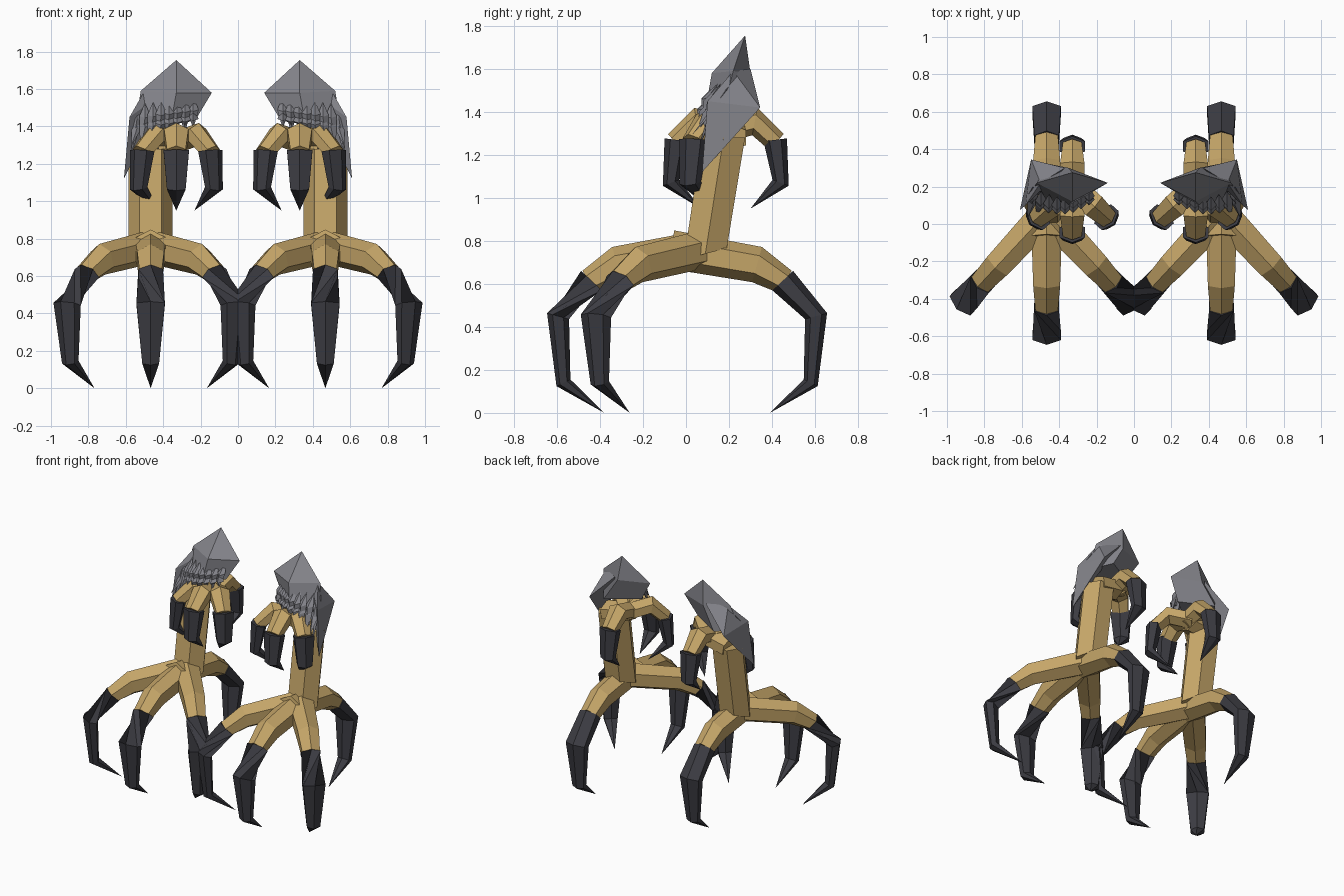
import bpy, bmesh, math, random
from mathutils import Vector

if "Cube" in bpy.data.objects:
    bpy.data.objects.remove(bpy.data.objects["Cube"])
random.seed(4)


def material(name, rgb):
    m = bpy.data.materials.new(name)
    m.diffuse_color = (*rgb, 1)
    m.use_nodes = True
    m.node_tree.nodes["Principled BSDF"].inputs["Base Color"].default_value = m.diffuse_color
    return m


SKIN = material("ochre skin", (0.56, 0.38, 0.14))
CLAW = material("charcoal claw", (0.045, 0.045, 0.055))
PLUME = material("grey plumage", (0.23, 0.23, 0.255))


def finish(name, bm, mat):
    """Make the object and mirror it to the other leg."""
    bmesh.ops.recalc_face_normals(bm, faces=bm.faces[:])
    me = bpy.data.meshes.new(name)
    bm.to_mesh(me)
    bm.free()
    me.materials.append(mat)
    ob = bpy.data.objects.new(name, me)
    bpy.context.collection.objects.link(ob)
    mod = ob.modifiers.new("other leg", 'MIRROR')
    mod.use_mirror_merge = False
    return ob


def hull(name, groups, mat):
    """One object made of a convex hull per group of points."""
    bm = bmesh.new()
    for pts in groups:
        vs = [bm.verts.new(p) for p in pts]
        res = bmesh.ops.convex_hull(bm, input=vs)
        loose = [v for v in res["geom_interior"] if isinstance(v, bmesh.types.BMVert)]
        bmesh.ops.delete(bm, geom=loose, context='VERTS')
    return finish(name, bm, mat)


def tube(name, path, pivot, angle, mat, twist=0):
    """Six-sided tube along (radius, height, half width, half depth) in a vertical plane."""
    out = Vector((math.sin(angle), -math.cos(angle), 0))
    side = Vector((math.cos(angle), math.sin(angle), 0))
    up = Vector((0, 0, 1))
    base = Vector((pivot[0], pivot[1], 0))
    centres = [base + out * r + up * z for r, z, w, d in path]
    bm = bmesh.new()
    rings = []
    for i, (r, z, w, d) in enumerate(path):
        if w == 0:
            rings.append([bm.verts.new(centres[i])])
            continue
        a, b = centres[max(i - 1, 0)], centres[min(i + 1, len(path) - 1)]
        normal = side.cross((b - a).normalized())
        rings.append([bm.verts.new(centres[i]
                      + side * (w / math.cos(math.pi / 6) * math.sin(k * math.pi / 3))
                      + normal * (d * math.cos(k * math.pi / 3))) for k in range(6)])
    for i in range(len(rings) - 1):
        a, b = rings[i], rings[i + 1]
        s = twist if i == 0 else 0
        for k in range(6):
            n = (k + 1) % 6
            if len(b) == 1:
                bm.faces.new((a[k], a[n], b[0]))
            else:
                bm.faces.new((a[k], a[n], b[(n + s) % 6], b[(k + s) % 6]))
    for ring in (rings[0], rings[-1]):
        if len(ring) > 1:
            bm.faces.new(ring)
    return finish(name, bm, mat)


# profiles of the large standing foot and the small raised foot
BIG_TOE = [(-0.02, 0.76, 0.085, 0.09), (0.38, 0.69, 0.072, 0.085), (0.51, 0.61, 0.06, 0.06)]
BIG_CLAW = [(0.50, 0.615, 0.066, 0.066), (0.655, 0.45, 0.076, 0.053),
            (0.63, 0.14, 0.045, 0.036), (0.44, 0.0, 0, 0)]
SMALL_TOE = [(-0.02, 1.31, 0.065, 0.06), (0.15, 1.355, 0.065, 0.065), (0.25, 1.26, 0.05, 0.05)]
SMALL_CLAW = [(0.245, 1.27, 0.068, 0.055), (0.27, 1.07, 0.05, 0.04), (0.13, 0.95, 0, 0)]

# three front toes and one back toe for each foot
SPREAD = [("inner", -43), ("middle", 0), ("outer", 43), ("back", 180)]
for label, deg in SPREAD:
    back = label == "back"
    a = math.radians(deg)
    low = (0.467, -0.05 if back else 0.06)
    tube(label + "_lower_toe", BIG_TOE, low, a, SKIN)
    tube(label + "_lower_claw", BIG_CLAW, low, a, CLAW, 0 if back else 2)
    high = (0.33, 0.17 if back else 0.2)
    a *= 1 if back else 1.12
    tube(label + "_raised_toe", SMALL_TOE, high, a, SKIN)
    tube(label + "_raised_claw", SMALL_CLAW, high, a, CLAW)

# shank and the knuckle joining it to the raised foot
bm = bmesh.new()
shank = []
for x, y, z, tilt in ((0.467, 0.09, 0.74, -0.25), (0.467, 0.175, 1.28, 0)):
    shank.append([bm.verts.new((x + 0.118 * math.cos(k * math.pi / 3),
                                y + 0.115 * math.sin(k * math.pi / 3),
                                z - tilt * 0.115 * math.sin(k * math.pi / 3))) for k in range(6)])
for k in range(6):
    n = (k + 1) % 6
    bm.faces.new((shank[0][k], shank[0][n], shank[1][n], shank[1][k]))
for ring in shank:
    bm.faces.new(ring)
finish("shank", bm, SKIN)
tube("knuckle", [(0, 1.31, 0.08, 0.07), (0.17, 1.28, 0.09, 0.07)], (0.33, 0.19),
     math.radians(90), SKIN)

# pointed hood: peaked cap, body and long outer plate
rim = [(0.14, 0.22, 1.58), (0.33, 0.12, 1.58), (0.52, 0.22, 1.59), (0.35, 0.30, 1.58)]
hem = [(0.23, 0.19, 1.43), (0.36, 0.09, 1.41), (0.55, 0.17, 1.40), (0.45, 0.32, 1.42)]
bm = bmesh.new()
peak = bm.verts.new((0.33, 0.275, 1.755))
top = [bm.verts.new(p) for p in rim]
low = [bm.verts.new(p) for p in hem]
for k in range(4):
    n = (k + 1) % 4
    bm.faces.new((peak, top[k], top[n]))
    bm.faces.new((top[k], top[n], low[n], low[k]))
bm.faces.new(low)
finish("hood", bm, PLUME)
hull("hood_plate", [[(0.50, 0.22, 1.59), (0.37, 0.30, 1.60), (0.55, 0.345, 1.42),
                     (0.61, 0.075, 1.12), (0.58, 0.10, 1.45), (0.50, 0.20, 1.42)]], PLUME)

# two layers of hanging feathers across the front
feathers = []
for layer in range(2):
    for i in range(8):
        t = i / 7
        x = 0.24 + 0.30 * t
        y = 0.15 - 0.05 * math.sin(math.pi * t) - 0.02 * layer
        z = 1.56 - 0.05 * layer - 0.04 * t
        tip = (x + 0.03 * t, 0.06 + 0.05 * (1 - t) - 0.03 * layer * t,
               1.40 - 0.18 * t + random.uniform(-0.03, 0.03) + 0.05 * layer)
        feathers.append([(x, y + 0.05, z), (x - 0.03, y, z - 0.07), (x + 0.03, y, z - 0.07),
                         (x, y - 0.03, z - 0.08), tip])
hull("hood_feathers", feathers, PLUME)
